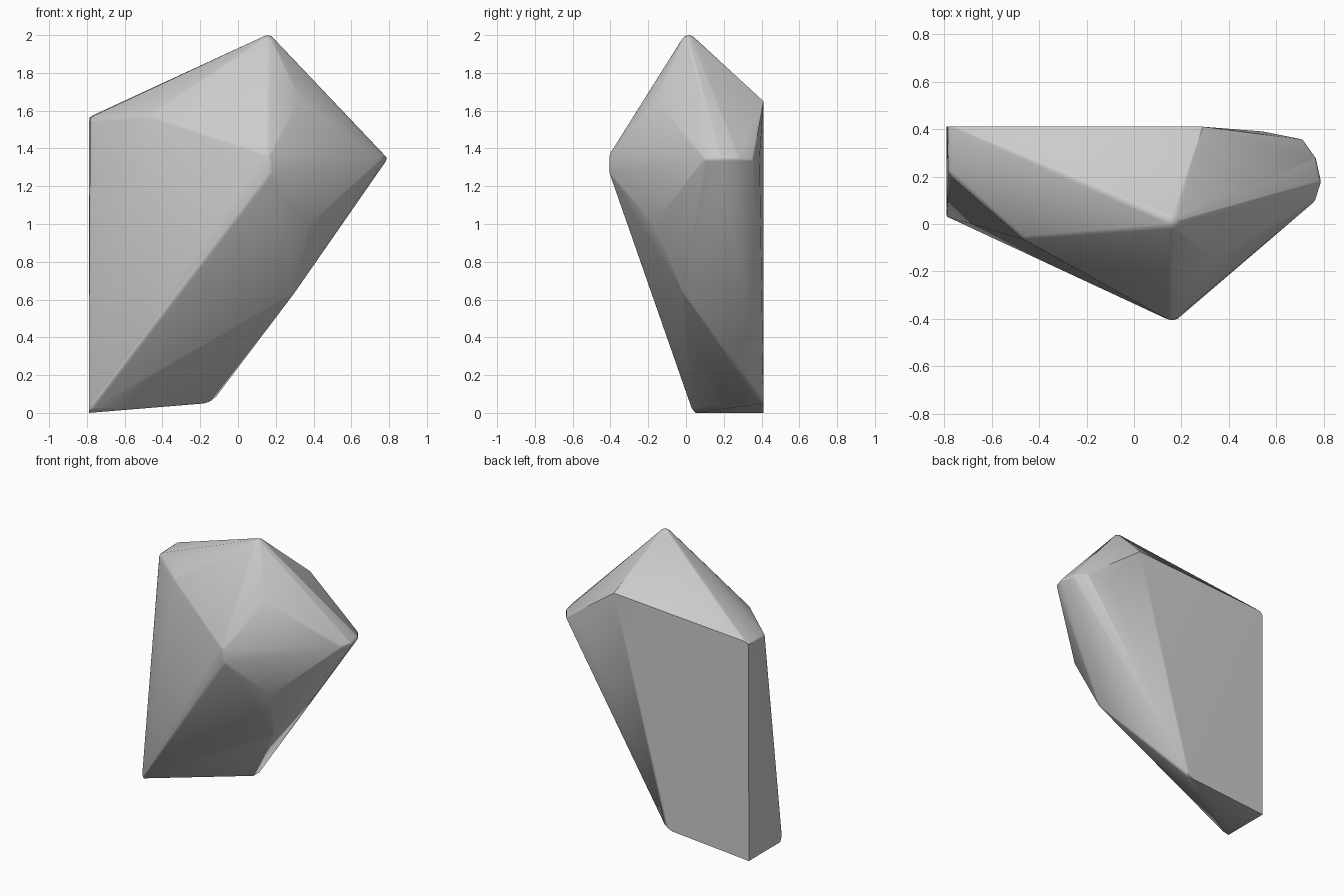
import bpy, bmesh, math
from mathutils import Vector

if "Cube" in bpy.data.objects:
    bpy.data.objects.remove(bpy.data.objects["Cube"])

# Corners of the rock: x, y, z, rounding radius (0 = sharp corner)
CORNERS = [
    (0.155, 0.015, 1.955, 0.045),   # peak
    (0.155, -0.37, 1.36, 0.035),    # front nose, upper
    (0.165, -0.37, 1.27, 0.035),    # front nose, lower
    (0.33, -0.16, 1.66, 0),         # facet above right
    (0.38, -0.17, 1.00, 0),         # facet below right
    (0.29, -0.01, 0.64, 0.01),      # lower right ridge
    (0.765, 0.18, 1.345, 0.022),    # right tip
    (0.74, 0.11, 1.345, 0.025),
    (0.745, 0.27, 1.345, 0.022),
    (0.70, 0.34, 1.34, 0.018),
    (0.54, 0.39, 1.35, 0),          # back right bulge
    (0.29, 0.41, 1.65, 0),          # back peak
    (-0.755, 0.41, 1.545, 0.035),   # upper left
    (-0.745, 0.23, 1.54, 0.04),
    (-0.45, -0.04, 1.56, 0.03),     # upper left front
    (-0.20, -0.16, 1.59, 0),
    (-0.77, 0.055, 0.04, 0.03),     # foot, front
    (-0.79, 0.05, 0.0, 0),
    (-0.79, 0.41, 0.0, 0),          # foot, back
    (-0.18, 0.41, 0.125, 0.075),    # foot, right
]

bm = bmesh.new()
for x, y, z, r in CORNERS:
    if r == 0:
        bm.verts.new((x, y, z))
        continue
    ball = bmesh.ops.create_icosphere(bm, subdivisions=2, radius=r)
    for v in ball["verts"]:
        v.co += Vector((x, y, z))

# Flat back, left side and ground
for v in bm.verts:
    v.co.x = max(-0.79, min(0.79, v.co.x))
    v.co.y = max(-0.41, min(0.41, v.co.y))
    v.co.z = max(0.0, min(2.0, v.co.z))

# Shrink-wrap the corners into one faceted stone
bmesh.ops.delete(bm, geom=bm.edges[:], context="EDGES_FACES")
points = [v.co.copy() for v in bm.verts]
if not points:
    raise RuntimeError("no points")
bmesh.ops.remove_doubles(bm, verts=bm.verts[:], dist=0.002)
bmesh.ops.convex_hull(bm, input=bm.verts[:])
loose = [v for v in bm.verts if not v.link_faces]
bmesh.ops.delete(bm, geom=loose, context="VERTS")
bmesh.ops.dissolve_limit(bm, angle_limit=math.radians(1),
                         verts=bm.verts[:], edges=bm.edges[:])
bmesh.ops.recalc_face_normals(bm, faces=bm.faces[:])

mesh = bpy.data.meshes.new("rock")
bm.to_mesh(mesh)
bm.free()
rock = bpy.data.objects.new("rock", mesh)
bpy.context.collection.objects.link(rock)
bpy.context.view_layer.objects.active = rock
rock.select_set(True)
bpy.ops.object.shade_smooth_by_angle(angle=math.radians(25))
